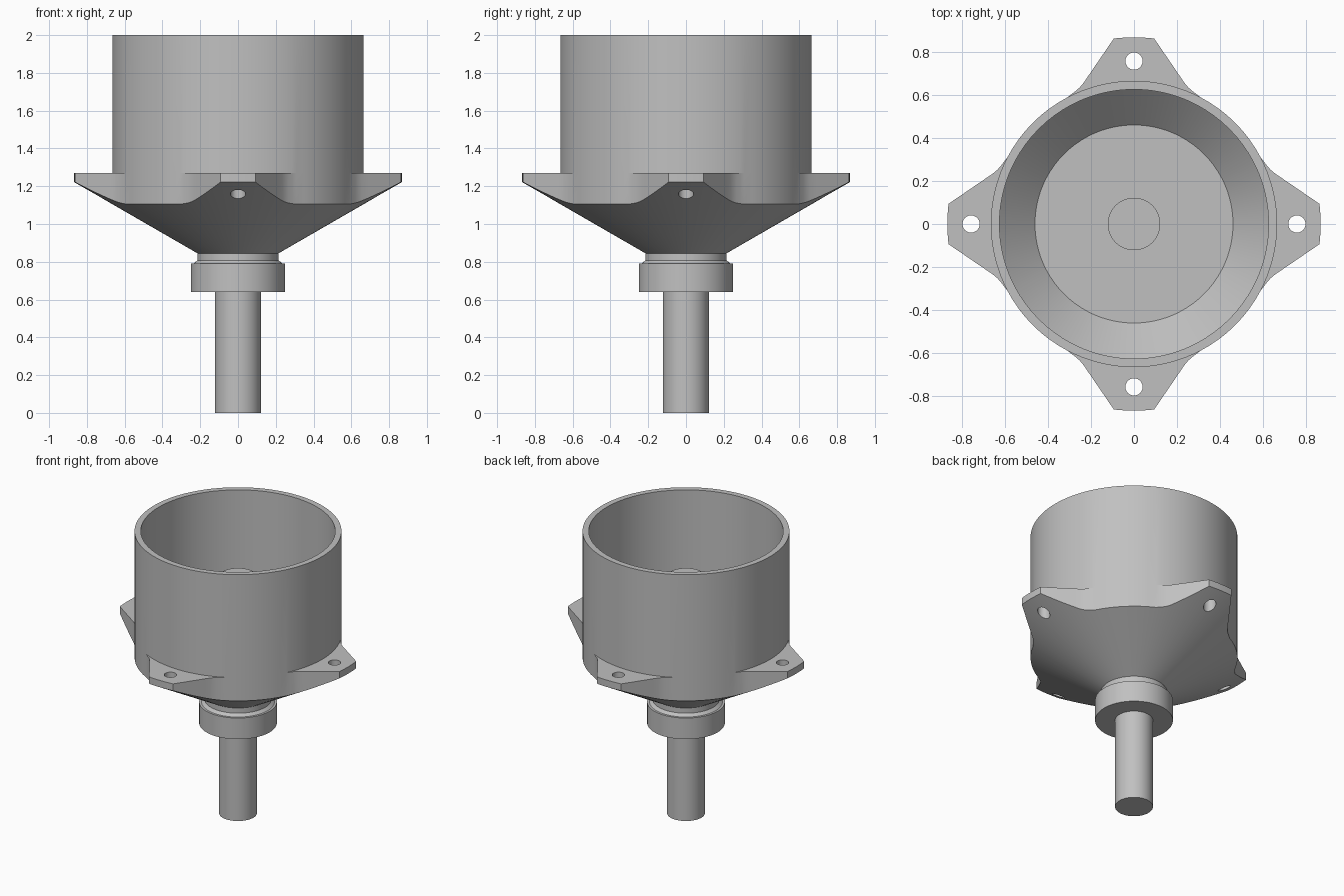
import bpy, bmesh, math
from mathutils import Vector

if "Cube" in bpy.data.objects:
    bpy.data.objects.remove(bpy.data.objects["Cube"])

grey = bpy.data.materials.new("plain grey")
grey.diffuse_color = (0.53, 0.53, 0.53, 1)
grey.use_nodes = True
grey.node_tree.nodes["Principled BSDF"].inputs["Base Color"].default_value = grey.diffuse_color

CUP_R, EAR_R, NECK_R, NECK_Z = 0.665, 0.867, 0.215, 0.845


def cone_z(r):
    return NECK_Z + (r - NECK_R) * math.tan(math.radians(30))


def loft(name, columns):
    """Closed solid from profile columns [(x, y, z), ...] placed around the z axis."""
    bm = bmesh.new()
    cols = [[bm.verts.new(p) for p in col] for col in columns]
    n = len(cols)
    for i in range(n):
        a, b = cols[i], cols[(i + 1) % n]
        for j in range(len(a) - 1):
            bm.faces.new((a[j], b[j], b[j + 1], a[j + 1]))
    bm.faces.new([c[0] for c in cols])
    bm.faces.new([c[-1] for c in cols])
    bmesh.ops.remove_doubles(bm, verts=bm.verts, dist=1e-4)
    bmesh.ops.recalc_face_normals(bm, faces=bm.faces)
    me = bpy.data.meshes.new(name)
    bm.to_mesh(me)
    bm.free()
    me.materials.append(grey)
    ob = bpy.data.objects.new(name, me)
    bpy.context.collection.objects.link(ob)
    return ob


def lathe(name, profile, n=64):
    angles = [2 * math.pi * i / n for i in range(n)]
    return loft(name, [[(r * math.cos(a), r * math.sin(a), z) for r, z in profile]
                       for a in angles])


def smooth(ob):
    bpy.ops.object.select_all(action='DESELECT')
    ob.select_set(True)
    bpy.context.view_layer.objects.active = ob
    bpy.ops.object.shade_smooth_by_angle(angle=math.radians(25))


# Flange outline, one eighth: ear tip arc, straight side, fillet, cup arc
tip = math.radians(6.2)
eighth = [(tip * i / 4, EAR_R) for i in range(5)]
start = Vector((EAR_R * math.cos(tip), EAR_R * math.sin(tip)))
end = Vector((0.655, 0.235))
side = [start.lerp(end, i / 6) for i in range(1, 7)]
side += [Vector(p) for p in ((0.637, 0.250), (0.620, 0.268), (0.606, 0.287))]
eighth += [(math.atan2(p.y, p.x), p.length) for p in side]
arc0 = math.radians(27.6)
eighth += [(arc0 + (math.pi / 4 - arc0) * i / 4, CUP_R) for i in range(5)]

# Mirror to a quarter, then repeat four times
quarter = eighth + [(math.pi / 2 - a, r) for a, r in reversed(eighth[1:-1])]
outline = [(a + k * math.pi / 2, r) for k in range(4) for a, r in quarter]

# Cup with conical underside and four ears
columns = []
for a, r in outline:
    profile = [(NECK_R, NECK_Z), (r, cone_z(r)), (r, 1.27), (CUP_R, 1.27), (CUP_R, 2),
               (0.625, 2), (0.625, 1.27), (0.46, 1.105)]
    columns.append([(q * math.cos(a), q * math.sin(a), z) for q, z in profile])
cup = loft("cup_with_ears", columns)

# Bolt holes through the ears
for k in range(4):
    a = k * math.pi / 2
    bpy.ops.mesh.primitive_cylinder_add(vertices=24, radius=0.04, depth=0.5, location=(
        0.757 * math.cos(a), 0.757 * math.sin(a), 1.25))
    cutter = bpy.context.object
    cutter.name = "bolt_hole_cutter"
    cutter.hide_render = True
    mod = cup.modifiers.new("bolt_hole", 'BOOLEAN')
    mod.operation = 'DIFFERENCE'
    mod.solver = 'EXACT'
    mod.object = cutter
    bpy.context.view_layer.objects.active = cup
    bpy.ops.object.modifier_apply(modifier=mod.name)
    bpy.data.objects.remove(cutter)
smooth(cup)

# Neck with a small flare, collar, and shaft reaching up into the cup
smooth(lathe("neck", [(NECK_R, 0.78), (0.235, 0.79), (NECK_R, 0.808), (NECK_R, NECK_Z + 0.001)]))
smooth(lathe("collar", [(0.25, 0.64), (0.25, 0.79)]))
smooth(lathe("shaft", [(0.122, 0), (0.122, 1.68)], 48))
